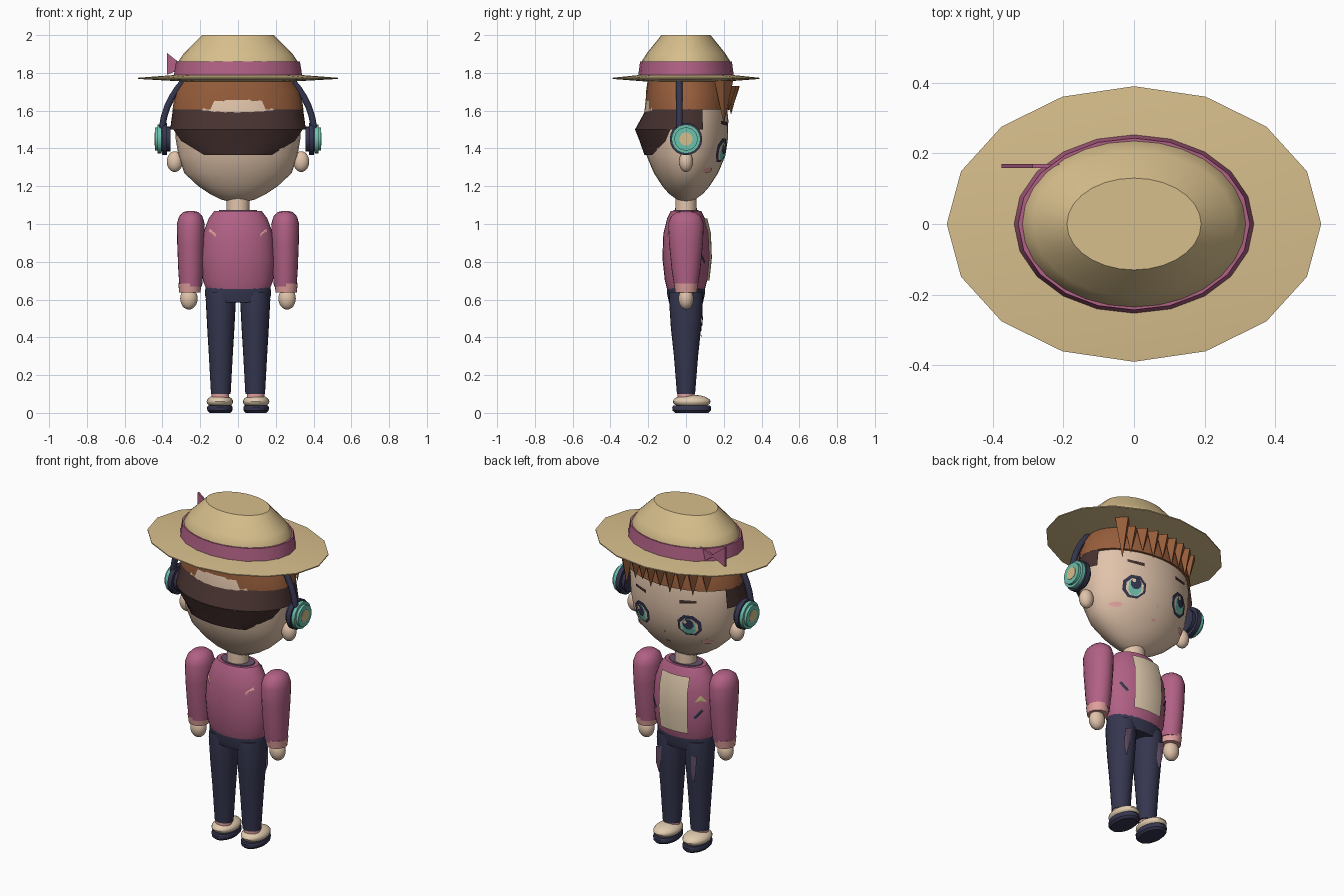
import bpy
import bmesh
from math import sin, cos, pi, radians
from mathutils import Vector, Matrix

default = bpy.data.objects.get("Cube")
if default:
    bpy.data.objects.remove(default, do_unlink=True)


def material(name, *rgb):
    linear = [(c / 255) ** 2.2 for c in rgb] + [1.0]
    mat = bpy.data.materials.new(name)
    mat.use_nodes = True
    mat.diffuse_color = linear
    mat.node_tree.nodes["Principled BSDF"].inputs["Base Color"].default_value = linear
    return mat


straw = material("straw", 214, 189, 139)
pink = material("jacket pink", 176, 97, 132)
skin = material("skin", 224, 194, 169)
brown = material("chestnut hair", 150, 94, 62)
dark = material("dark hair", 72, 53, 51)
navy = material("navy", 56, 57, 80)
teal = material("teal", 108, 190, 170)
blush = material("light pink", 222, 158, 155)
cream = material("cream", 224, 202, 173)
mauve = material("dusk mauve", 104, 82, 106)


def finish(name, bm, mat, angle=35):
    mesh = bpy.data.meshes.new(name)
    bm.to_mesh(mesh)
    bm.free()
    mesh.materials.append(mat)
    mesh.polygons.foreach_set("use_smooth", [angle > 0] * len(mesh.polygons))
    if angle:
        mesh.set_sharp_from_angle(angle=radians(angle))
    obj = bpy.data.objects.new(name, mesh)
    bpy.context.scene.collection.objects.link(obj)
    return obj


def loft(name, rings, mat, n=24, cx=0, cy=0, facing=0, halves=None, angle=35):
    """Stack elliptical rings (z, x radius, front and back y radius), lowest first.
    With halves, each ring is an open arc that wide about the facing angle."""
    bm = bmesh.new()
    rows = []
    for k, (z, rx, ry, *back) in enumerate(rings):
        row = []
        for i in range(n + 1 if halves else n):
            a = 2 * pi * i / n
            if halves:
                a = radians(facing + halves[k] * (2 * i / n - 1))
            depth = back[0] if back and sin(a) < 0 else ry
            row.append(bm.verts.new((cx + rx * cos(a), cy + depth * sin(a), z)))
        rows.append(row)
    for low, high in zip(rows, rows[1:]):
        for i in range(n):
            j = (i + 1) % len(low)
            bm.faces.new((low[i], low[j], high[j], high[i]))
    if not halves:
        bm.faces.new(rows[0][::-1])
        bm.faces.new(rows[-1])
    return finish(name, bm, mat, angle)


def ball(name, centre, size, mat):
    bm = bmesh.new()
    bmesh.ops.create_uvsphere(bm, u_segments=20, v_segments=12, radius=1,
                              matrix=Matrix.Translation(centre) @ Matrix.Diagonal((*size, 1)))
    return finish(name, bm, mat)


def disc(name, x, z, radius, depth, mat):
    """Bevelled round pad whose axis runs along x."""
    bm = bmesh.new()
    turn = Matrix.Translation((x, 0, z)) @ Matrix.Rotation(pi / 2, 4, "Y")
    bmesh.ops.create_cone(bm, cap_ends=True, segments=20, radius1=radius, radius2=radius,
                          depth=depth, matrix=turn)
    rims = [e for e in bm.edges if abs(e.verts[0].co.x - e.verts[1].co.x) < depth / 4]
    bmesh.ops.bevel(bm, geom=rims, offset=depth * 0.3, segments=2, affect="EDGES")
    return finish(name, bm, mat)


def surface(rings):
    """Return y of a lofted body at x, z, on the +y side."""
    def depth(x, z):
        for low, high in zip(rings, rings[1:]):
            if low[0] <= z <= high[0]:
                t = (z - low[0]) / (high[0] - low[0])
                rx, ry = (low[m] + (high[m] - low[m]) * t for m in (1, 2))
                return ry * max(0, 1 - (x / rx) ** 2) ** 0.5
        return 0
    return depth


def plate(name, points, mat, depth, lift=0.006, side=1):
    """Thin painted shape of x, z points laid over a body; side -1 is the -y face."""
    bm = bmesh.new()
    n = len(points)
    middle = (sum(p[0] for p in points) / n, sum(p[1] for p in points) / n)
    hub, *rim = [bm.verts.new((x, side * (depth(x, z) + lift), z))
                 for x, z in [middle, *points]]
    for i in range(n):
        face = bm.faces.new((hub, rim[i], rim[(i + 1) % n]))
        face.normal_update()
        if face.normal.y * side < 0:
            face.normal_flip()
    return finish(name, bm, mat, 0)


def oval(x, z, rx, rz, n=10):
    return [(x + rx * cos(2 * pi * (i + .5) / n), z + rz * sin(2 * pi * (i + .5) / n))
            for i in range(n)]


# Head, neck and hair
head = [(1.115, .03, .02), (1.13, .09, .05), (1.16, .15, .09), (1.2, .21, .125),
        (1.27, .285, .17), (1.36, .315, .208), (1.45, .33, .222), (1.55, .335, .224),
        (1.65, .32, .215), (1.75, .28, .19)]
loft("head", head, skin, 32)
loft("neck", [(1.04, .062, .058), (1.16, .06, .055)], skin)
loft("hair_cap", [(1.605, .347, .232, .215), (1.7, .332, .228, .212), (1.78, .28, .2)], brown, 28)
loft("back_hair", [(1.5, .36, .24, .27), (1.61, .345, .23, .21)], dark,
     facing=270, halves=(112, 112))
loft("nape_hair", [(1.365, .305, .21, .22), (1.44, .335, .22, .246), (1.5, .36, .24, .27)],
     dark, facing=270, halves=(36, 64, 72))


def lock(name, x, y, top, length, width):
    bm = bmesh.new()
    bmesh.ops.create_cone(bm, cap_ends=True, segments=4, radius1=0, radius2=width, depth=length,
                          matrix=Matrix.Translation((x, y, top - length / 2)))
    finish(name, bm, brown, 0)


for i in range(8):
    x = -.25 + i * .063
    lock(f"fringe_lock_{i}", x, .025 + surface(head)(x, 1.62), 1.73, .13 + .02 * (i % 2), .042)
lock("long_lock", .25, .2, 1.76, .23, .05)

# Hat
loft("hat_brim", [(1.755, .3, .22), (1.768, .53, .39), (1.774, .53, .39), (1.79, .32, .235)],
     straw, 16, angle=50)
loft("hat_crown", [(1.78, .322, .24), (1.86, .316, .235), (1.905, .286, .207), (2, .19, .13)],
     straw, 28)
loft("hat_band", [(1.785, .34, .253), (1.86, .328, .243)], pink, 20)
for name, shape in (("bow_outer", [(-.375, 1.905), (-.375, 1.79), (-.28, 1.83)]),
                    ("bow_inner", [(-.3, 1.83), (-.2, 1.87), (-.23, 1.78)])):
    bow = plate(name, shape, pink, lambda x, z: .15, lift=.02)
    bow.modifiers.new("thickness", "SOLIDIFY").thickness = .012

# Headphones
curve = bpy.data.curves.new("headphone_band", "CURVE")
curve.dimensions = "3D"
curve.bevel_depth = .017
spline = curve.splines.new("POLY")
spline.points.add(24)
for i, p in enumerate(spline.points):
    a = pi * i / 24
    p.co = (.405 * cos(a), -.035, 1.46 + .42 * sin(a), 1)
curve.materials.append(navy)
bpy.context.scene.collection.objects.link(bpy.data.objects.new("headphone_band", curve))

# Torso and shirt
torso = [(.655, .168, .1), (.7, .186, .112), (.82, .195, .125), (.95, .185, .12),
         (1.03, .155, .1), (1.07, .125, .08)]
loft("jacket", torso, pink, 28)
loft("jacket_collar", [(1.06, .105, .07), (1.074, .1, .066)], mauve)
loft("shirt_panel", [(z, rx + .012, ry + .012) for z, rx, ry in torso[1:5]], cream, 10,
     facing=90, halves=(27, 27, 28, 33))
loft("waistband", [(.585, .165, .09), (.63, .176, .1), (.665, .172, .1)], navy)

on_head, on_torso = surface(head), surface(torso)
plate("leaf_badge", [(-.15, .93), (-.125, .89), (-.175, .89)], straw, on_torso)
plate("mouth", oval(0, 1.25, .016, .006, 6), blush, on_head)
plate("nose", oval(0, 1.32, .006, .006, 6), blush, on_head)

leg = [(.1, .052, .048), (.3, .063, .064), (.45, .072, .08), (.6, .08, .09), (.64, .076, .088)]

for side, s in (("left", 1), ("right", -1)):
    def mirrored(points):
        return [(s * x, z) for x, z in points]

    # Ear and headphone cup
    ball(side + "_ear", (s * .335, 0, 1.33), (.042, .037, .055), skin)
    disc(side + "_ear_pad", s * .39, 1.45, .086, .065, navy)
    disc(side + "_ear_cup", s * .415, 1.45, .077, .05, teal)
    disc(side + "_ear_cup_centre", s * .434, 1.45, .04, .016, straw)

    # Eye, brow and cheek
    eye = s * .155
    plate(side + "_eye_rim", oval(eye, 1.39, .066, .068, 8), navy, on_head, .006)
    plate(side + "_eye_white", oval(eye, 1.385, .05, .052, 8), cream, on_head, .01)
    plate(side + "_iris", oval(eye, 1.385, .038, .052, 8), teal, on_head, .013)
    plate(side + "_pupil", oval(eye, 1.402, .03, .034, 8), navy, on_head, .016)
    plate(side + "_eye_glint", oval(eye + .014, 1.417, .01, .012, 6), cream, on_head, .019)
    plate(side + "_brow", mirrored([(.11, 1.52), (.2, 1.53), (.2, 1.545), (.11, 1.54)]),
          dark, on_head)
    plate(side + "_cheek", oval(s * .225, 1.285, .03, .014), blush, on_head)

    # Sleeve, cuff and hand
    loft(side + "_sleeve", [(.67, .06, .062), (.75, .066, .075), (.9, .072, .09),
                            (1, .074, .094), (1.04, .062, .08), (1.063, .04, .05),
                            (1.07, .012, .016)], pink, cx=s * .25, angle=60)
    loft(side + "_cuff", [(.638, .056, .057), (.685, .0615, .064)], blush, cx=s * .255)
    ball(side + "_hand", (s * .26, 0, .605), (.046, .04, .058), skin)

    # Jacket marks
    plate(side + "_back_mark", mirrored([(.15, .975), (.155, .96), (.12, .93), (.115, .945)]),
          blush, on_torso, side=-1)
    plate(side + "_front_slash", mirrored([(.12, .8), (.13, .79), (.165, .84), (.155, .85)]),
          navy, on_torso)

    # Leg, worn patch, sock and shoe
    loft(side + "_leg", leg, navy, cx=s * .091)
    on_leg = surface(leg)
    patch = plate(side + "_worn_patch", [(-.02, .57), (.02, .56), (.025, .46), (.005, .4),
                                         (-.01, .47)], mauve, on_leg)
    patch.location.x = s * .115
    loft(side + "_sock", [(.06, .046, .044), (.105, .046, .044)], blush, cx=s * .093)
    ball(side + "_shoe", (s * .096, .03, .06), (.07, .1, .036), cream)
    loft(side + "_sole", [(0, .055, .088), (.012, .066, .101), (.03, .068, .103),
                          (.038, .064, .098)], navy, cx=s * .096, cy=.03)
